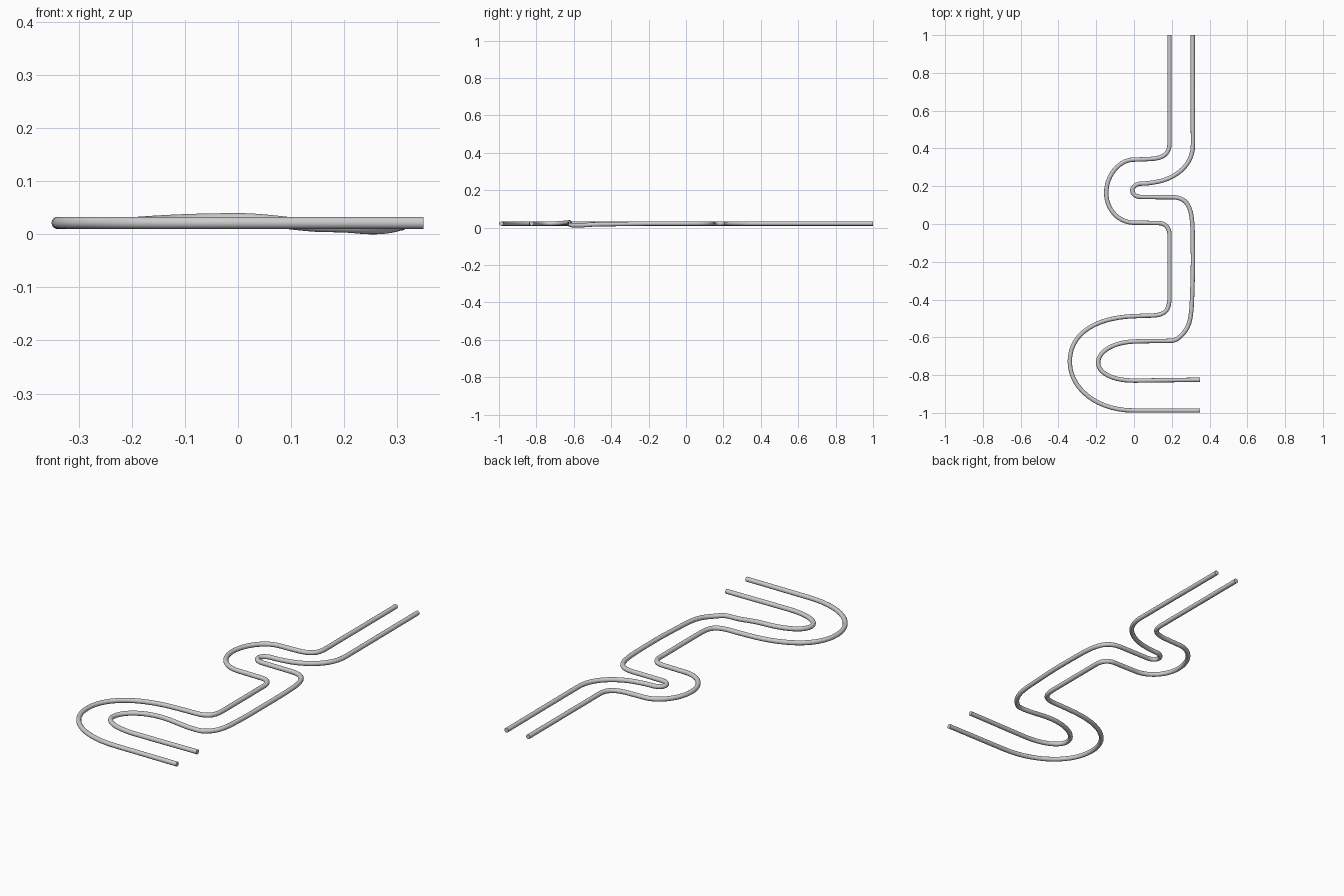
import bpy
from math import cos, sin, radians
from mathutils import Vector

R = 0.0115   # tube radius
Z = 0.0215   # centreline height


def tube(name, points):
    """Sweep a round tube; each point is x, y, z, heading in degrees, handle in, handle out."""
    curve = bpy.data.curves.new(name, 'CURVE')
    curve.dimensions = '3D'
    curve.resolution_u = 14
    curve.bevel_depth = R
    curve.bevel_resolution = 6
    curve.use_fill_caps = True
    spline = curve.splines.new('BEZIER')
    spline.bezier_points.add(len(points) - 1)
    for bp, (x, y, z, heading, h_in, h_out) in zip(spline.bezier_points, points):
        co = Vector((x, y, z))
        d = Vector((cos(radians(heading)), sin(radians(heading)), 0))
        bp.handle_left_type = bp.handle_right_type = 'FREE'
        bp.co, bp.handle_left, bp.handle_right = co, co - d * h_in, co + d * h_out
    obj = bpy.data.objects.new(name, curve)
    bpy.context.collection.objects.link(obj)
    bpy.ops.object.select_all(action='DESELECT')
    obj.select_set(True)
    bpy.context.view_layer.objects.active = obj
    bpy.ops.object.convert(target='MESH')
    bpy.ops.object.shade_smooth_by_angle(angle=radians(40))


# Outer tube: large U-bend, jog, small loop, straight run
tube("outer_tube", [
    (0.350, -0.9875, Z, 180, 0.05, 0.10),
    (0.000, -0.9875, Z, 180, 0.10, 0.20),
    (-0.340, -0.728, Z, 90, 0.14, 0.15),
    (0.000, -0.488, Z, 2, 0.20, 0.03),
    (0.080, -0.485, Z, 0, 0.02, 0.08),
    (0.188, -0.385, Z, 90, 0.08, 0.05),
    (0.188, -0.060, Z, 90, 0.05, 0.045),
    (0.130, 0.005, Z, 180, 0.03, 0.03),
    (0.000, 0.007, Z, 180, 0.03, 0.08),
    (-0.147, 0.165, Z, 90, 0.09, 0.09),
    (0.000, 0.341, Z, 0, 0.08, 0.02),
    (0.080, 0.344, Z, 2, 0.02, 0.075),
    (0.188, 0.430, Z, 90, 0.06, 0.05),
    (0.188, 1.000, Z, 90, 0.10, 0.05),
])

# Inner tube: follows inside the bends, with a slight rise and dip in height
tube("inner_tube", [
    (0.350, -0.825, Z, 180, 0.05, 0.10),
    (0.000, -0.829, Z, 180, 0.08, 0.12),
    (-0.190, -0.735, Z, 90, 0.05, 0.06),
    (0.000, -0.622, Z + 0.007, 2, 0.11, 0.06),
    (0.170, -0.619, Z - 0.006, 0, 0.05, 0.05),
    (0.255, -0.585, 0.0115, 45, 0.04, 0.05),
    (0.306, -0.420, Z - 0.003, 87, 0.09, 0.05),
    (0.312, -0.200, Z, 90, 0.06, 0.05),
    (0.310, -0.030, Z, 92, 0.05, 0.11),
    (0.200, 0.142, Z, 180, 0.09, 0.05),
    (0.040, 0.143, Z, 180, 0.04, 0.03),
    (-0.009, 0.178, Z, 90, 0.02, 0.02),
    (0.040, 0.214, Z, 0, 0.025, 0.03),
    (0.130, 0.225, Z, 11, 0.03, 0.06),
    (0.312, 0.420, Z, 90, 0.13, 0.06),
    (0.311, 1.000, Z, 90, 0.10, 0.05),
])
